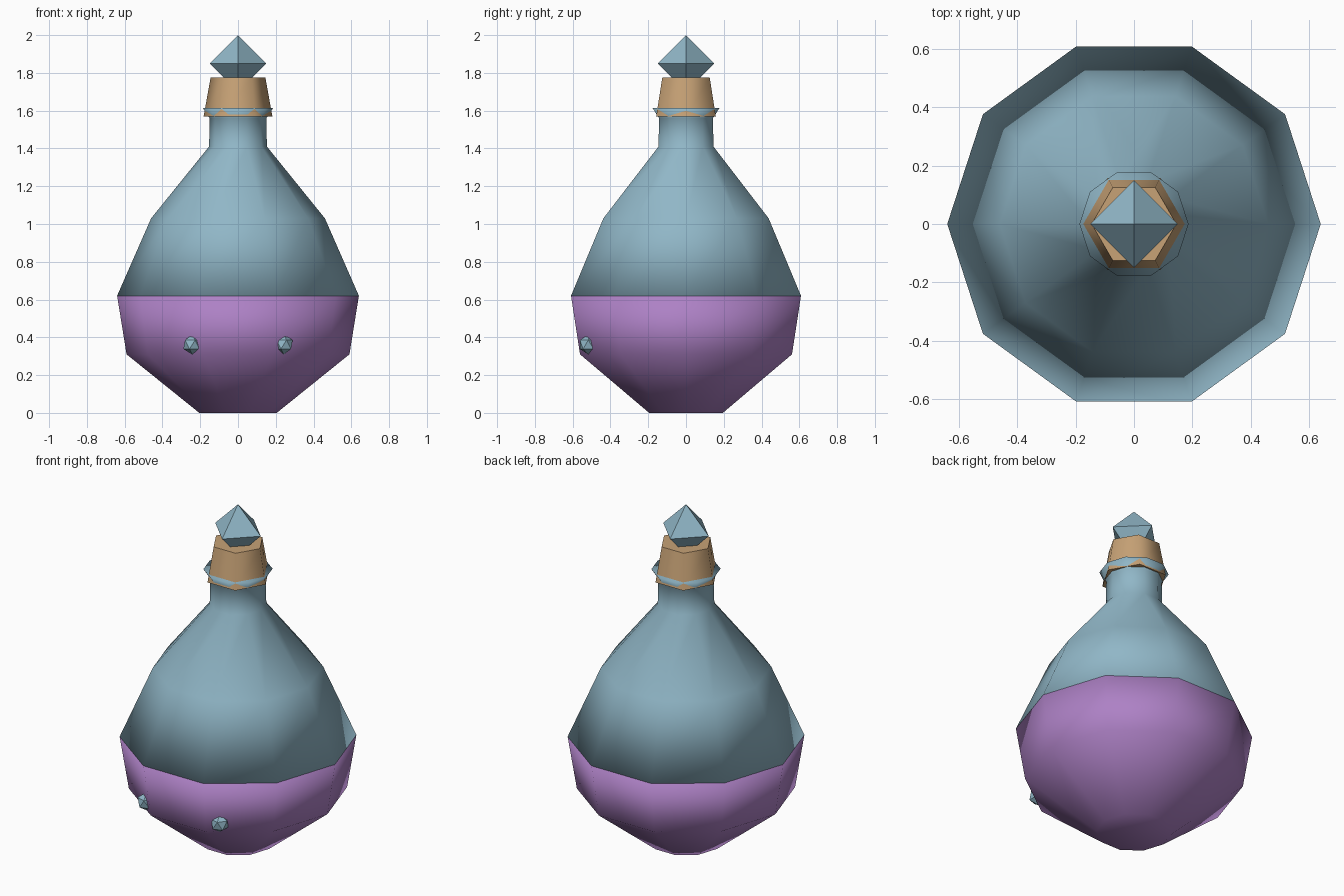
import bpy
import bmesh
import math

default = bpy.data.objects.get("Cube")
if default:
    bpy.data.objects.remove(default, do_unlink=True)


def make_material(name, rgb):
    mat = bpy.data.materials.new(name)
    mat.use_nodes = True
    mat.diffuse_color = (*rgb, 1)
    mat.node_tree.nodes["Principled BSDF"].inputs["Base Color"].default_value = (*rgb, 1)
    return mat


glass = make_material("pale blue glass", (0.28, 0.47, 0.57))
liquid = make_material("purple liquid", (0.42, 0.22, 0.56))
cork = make_material("tan cork", (0.57, 0.36, 0.18))


def finish(bm, name, mat, smooth):
    bmesh.ops.recalc_face_normals(bm, faces=bm.faces)
    for face in bm.faces:
        face.smooth = smooth
    mesh = bpy.data.meshes.new(name)
    bm.to_mesh(mesh)
    bm.free()
    mesh.materials.append(mat)
    obj = bpy.data.objects.new(name, mesh)
    bpy.context.collection.objects.link(obj)
    return obj


def lathe(name, profile, sides, mat):
    """Closed, capped solid from (radius, height) points."""
    bm = bmesh.new()
    rings = []
    for r, z in profile:
        angles = [math.tau * i / sides for i in range(sides)]
        rings.append([bm.verts.new((r * math.cos(a), r * math.sin(a), z)) for a in angles])
    for low, high in zip(rings, rings[1:]):
        for i in range(sides):
            j = (i + 1) % sides
            bm.faces.new((low[i], low[j], high[j], high[i]))
    bm.faces.new(rings[0][::-1])
    bm.faces.new(rings[-1])
    return finish(bm, name, mat, True)


# Bottle: filled lower bowl and glass upper body with flared lip
lathe("liquid_bowl", [(0.205, 0), (0.59, 0.31), (0.64, 0.62)], 10, liquid)
lathe("glass_body", [(0.64, 0.62), (0.46, 1.03), (0.153, 1.41),
                     (0.15, 1.56), (0.187, 1.615)], 10, glass)

# Six-sided cork, rounded around its sides with crisp ends
stopper = lathe("cork_stopper", [(0.182, 1.57), (0.145, 1.775)], 6, cork)
bpy.ops.object.select_all(action='DESELECT')
stopper.select_set(True)
bpy.context.view_layer.objects.active = stopper
bpy.ops.object.shade_smooth_by_angle(angle=math.radians(65))

# Faceted crystal set in the cork
bm = bmesh.new()
bmesh.ops.create_cone(bm, cap_ends=False, segments=4, radius1=0.15, radius2=0, depth=0.15)
bmesh.ops.translate(bm, verts=bm.verts, vec=(0, 0, 0.075))
lower = bmesh.ops.duplicate(bm, geom=bm.verts[:] + bm.edges[:] + bm.faces[:])["geom"]
bmesh.ops.scale(bm, vec=(1, 1, -1), verts=[v for v in lower if isinstance(v, bmesh.types.BMVert)])
bmesh.ops.remove_doubles(bm, verts=bm.verts, dist=0.001)
# Turn the waist corners onto the axes
corner = max(bm.verts, key=lambda v: v.co.xy.length)
turn = -math.atan2(corner.co.y, corner.co.x)
for v in bm.verts:
    x, y = v.co.x, v.co.y
    v.co.x = x * math.cos(turn) - y * math.sin(turn)
    v.co.y = x * math.sin(turn) + y * math.cos(turn)
crystal = finish(bm, "crystal_top", glass, False)
crystal.location.z = 1.85

# Two small faceted studs on the front
for side, label in ((1, "left"), (-1, "right")):
    bm = bmesh.new()
    bmesh.ops.create_icosphere(bm, subdivisions=1, radius=0.053)
    stud = finish(bm, label + "_stud", glass, False)
    stud.location = (side * 0.242, -0.517, 0.362)
